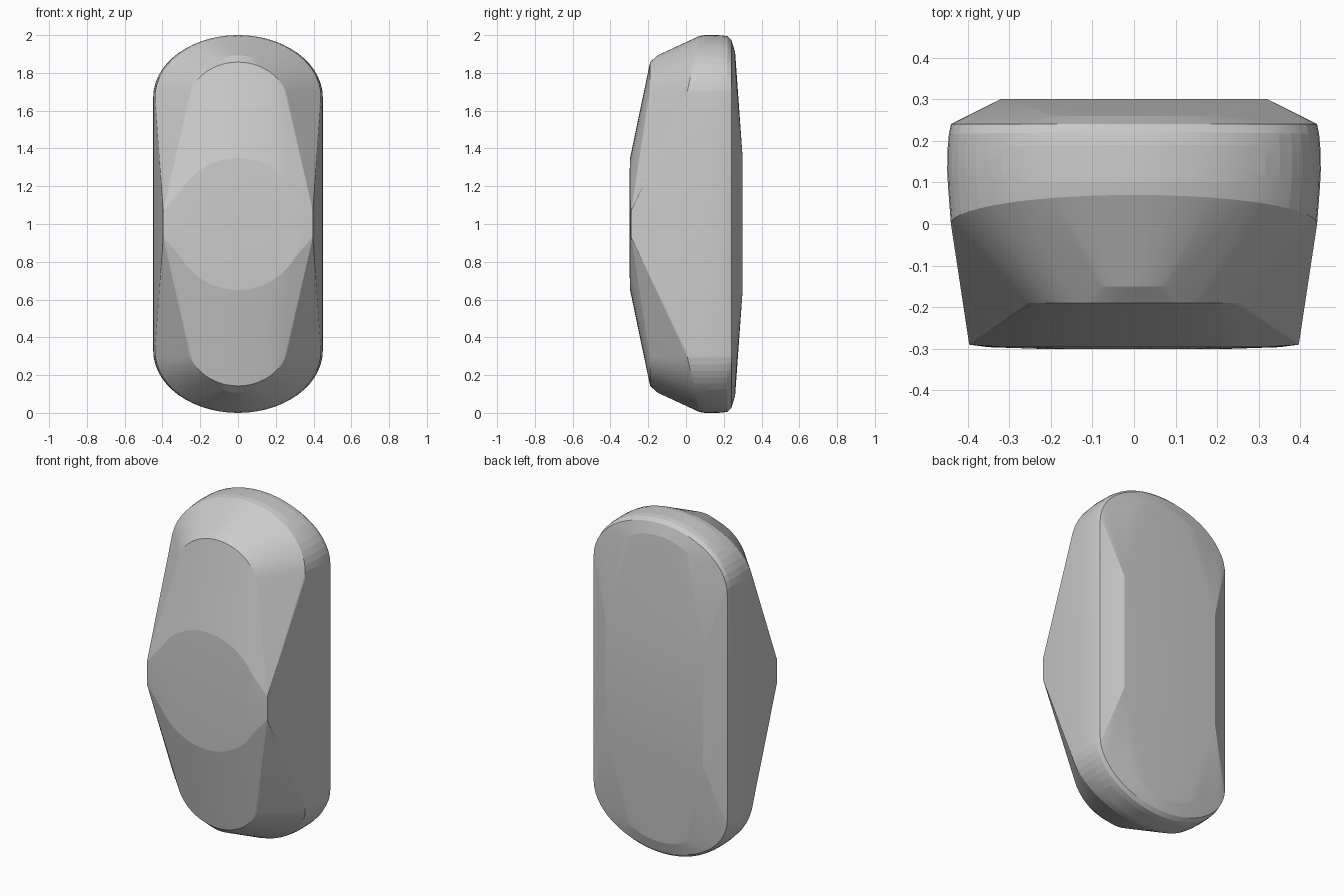
import bpy, bmesh
from math import sin, cos, pi, radians

if "Cube" in bpy.data.objects:
    bpy.data.objects.remove(bpy.data.objects["Cube"])

pts = []


def arc(half_w, z_mid, rise, y_side, y_top, n=28, start=0.0):
    """Arched end, mirrored to the lower end of the body."""
    for i in range(n + 1):
        t = start + (pi - 2 * start) * i / n
        x, z = half_w * cos(t), z_mid + rise * sin(t)
        y = y_side + (y_top - y_side) * sin(t)
        pts.append((x, y, z))
        pts.append((x, y, 2 - z))


# rounded side wall of the body, front to back
arc(0.440, 1.67, 0.325, 0.00, 0.07)
arc(0.447, 1.67, 0.330, 0.09, 0.10)
arc(0.449, 1.67, 0.330, 0.13, 0.14)
arc(0.448, 1.67, 0.329, 0.18, 0.19)
arc(0.445, 1.67, 0.324, 0.215, 0.22)
arc(0.440, 1.67, 0.305, 0.24, 0.24)
# back panel: sloped ends and flat rectangle
arc(0.31, 1.66, 0.25, 0.26, 0.26, start=0.6)
for x in (-0.32, 0.32):
    for z in (0.65, 1.35):
        pts.append((x, 0.3, z))
# front plate: arched ends, round raised centre and side tips
arc(0.22, 1.67, 0.223, -0.15, -0.15, start=0.7)
arc(0.27, 1.62, 0.237, -0.19, -0.19)
for r, y in ((0.35, -0.296), (0.23, -0.30)):
    for i in range(48):
        a = 2 * pi * i / 48
        pts.append((r * cos(a), y, 1 + r * sin(a)))
for x in (-0.396, 0.396):
    for z in (0.93, 1.0, 1.07):
        pts.append((x, -0.29, z))

# wrap the profiles in one convex skin
bm = bmesh.new()
for p in pts:
    bm.verts.new(p)
bmesh.ops.remove_doubles(bm, verts=bm.verts[:], dist=0.0005)
res = bmesh.ops.convex_hull(bm, input=bm.verts[:])
loose = [v for v in bm.verts if not v.link_faces]
bmesh.ops.delete(bm, geom=loose, context='VERTS')
bmesh.ops.dissolve_limit(bm, angle_limit=radians(0.5), verts=bm.verts[:], edges=bm.edges[:])
bmesh.ops.recalc_face_normals(bm, faces=bm.faces[:])
mesh = bpy.data.meshes.new("faceted_body")
bm.to_mesh(mesh)
bm.free()
body = bpy.data.objects.new("faceted_body", mesh)
bpy.context.collection.objects.link(body)
bpy.context.view_layer.objects.active = body
body.select_set(True)
bpy.ops.object.shade_smooth_by_angle(angle=radians(6))
